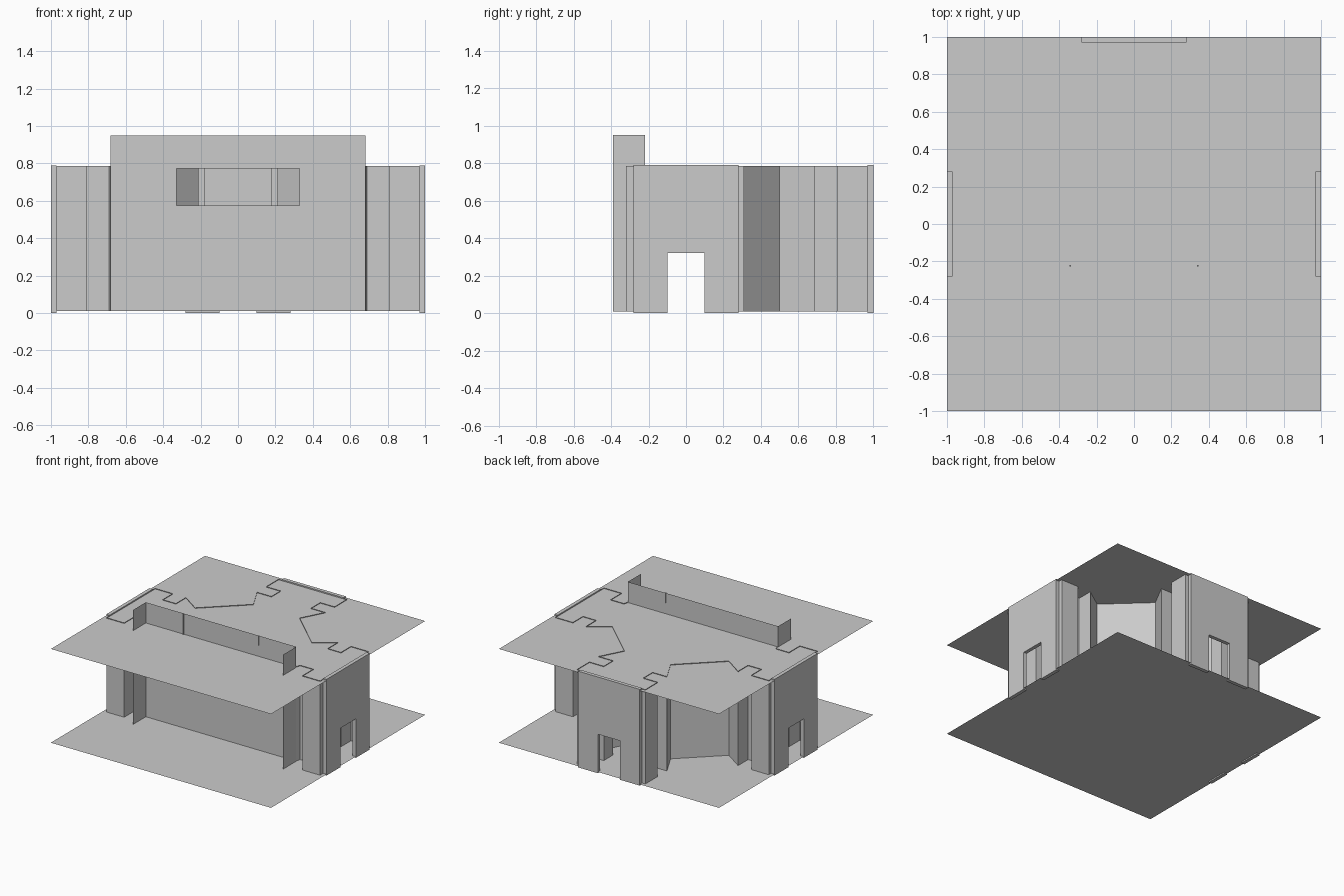
import bpy, bmesh
from math import radians

if "Cube" in bpy.data.objects:
    bpy.data.objects.remove(bpy.data.objects["Cube"])

Z0, Z1 = 0.01, 0.785


def mesh_object(name, bm):
    bmesh.ops.remove_doubles(bm, verts=bm.verts, dist=1e-5)
    me = bpy.data.meshes.new(name)
    bm.to_mesh(me)
    bm.free()
    ob = bpy.data.objects.new(name, me)
    bpy.context.collection.objects.link(ob)
    return ob


def sheet(name, path, z0=Z0, z1=Z1):
    """Thin wall standing on a plan path."""
    bm = bmesh.new()
    lo = [bm.verts.new((x, y, z0)) for x, y in path]
    hi = [bm.verts.new((x, y, z1)) for x, y in path]
    for i in range(len(path) - 1):
        bm.faces.new((lo[i], lo[i + 1], hi[i + 1], hi[i]))
    return mesh_object(name, bm)


def plane(name, z):
    bm = bmesh.new()
    bm.faces.new([bm.verts.new((x, y, z)) for x, y in ((-1, -1), (1, -1), (1, 1), (-1, 1))])
    return mesh_object(name, bm)


def box(name, lo, hi):
    bm = bmesh.new()
    bmesh.ops.create_cube(bm, size=1)
    for v in bm.verts:
        v.co = [(a + b) / 2 + c * (b - a) for a, b, c in zip(lo, hi, v.co)]
    return mesh_object(name, bm)


def door_wall(name, angle):
    """Thick slab with a doorway, outer face at distance 1 along the turned +y axis."""
    profile = [(-.28, 0), (-.1, 0), (-.1, .32), (.1, .32), (.1, 0), (.28, 0), (.28, .79), (-.28, .79)]
    bm = bmesh.new()
    face = bm.faces.new([bm.verts.new((x, .97, z)) for x, z in profile])
    ext = bmesh.ops.extrude_face_region(bm, geom=[face], use_keep_orig=True)
    for v in ext["geom"]:
        if isinstance(v, bmesh.types.BMVert):
            v.co.y = 1.0
    bmesh.ops.recalc_face_normals(bm, faces=bm.faces)
    mesh_object(name, bm).rotation_euler.z = radians(angle)


# Floor and ceiling sheets
plane("floor", Z0)
plane("ceiling", 0.78)

# Three doorway walls
door_wall("back_door_wall", 0)
door_wall("left_door_wall", 90)
door_wall("right_door_wall", -90)

# Stepped vestibule walls and the chamfered rear corners
step = [(.97, .28), (.97, .31), (.81, .31), (.81, .18), (.69, .18), (.69, .31)]
chamfer = [(.53, .20), (.21, .50)]
rear = step + chamfer + [(y, x) for x, y in reversed(step)]
front = [(.97, -.28), (.97, -.32), (.81, -.32), (.81, -.18), (.69, -.18), (.68, -.22)]
for side, s in (("left", -1), ("right", 1)):
    sheet(side + "_rear_wall", [(s * x, y) for x, y in rear])
    sheet(side + "_front_vestibule_wall", [(s * x, y) for x, y in front])
    # Wings of the tall front wall
    sheet(side + "_front_wing", [(s * .683, -.39), (s * .683, -.22)], Z0, .95)

# Tall front wall with a window opening
xs, zs = (-.683, -.33, .33, .683), (Z0, .57, .775, .95)
bm = bmesh.new()
for i in range(3):
    for k in range(3):
        if (i, k) != (1, 1):
            bm.faces.new([bm.verts.new((x, -.22, z)) for x, z in (
                (xs[i], zs[k]), (xs[i + 1], zs[k]), (xs[i + 1], zs[k + 1]), (xs[i], zs[k + 1]))])
mesh_object("front_wall", bm)

# Slim window frame and panel seams
for n, (a, b, c, d) in {
    "sill": (-.335, .335, .567, .574), "head": (-.335, .335, .772, .779),
    "left_jamb": (-.335, -.328, .567, .779), "right_jamb": (.328, .335, .567, .779),
    "left_seam": (-.346, -.338, .56, .95), "right_seam": (.338, .346, .87, .95),
}.items():
    box("window_" + n, (a, -.228, c), (b, -.218, d))
